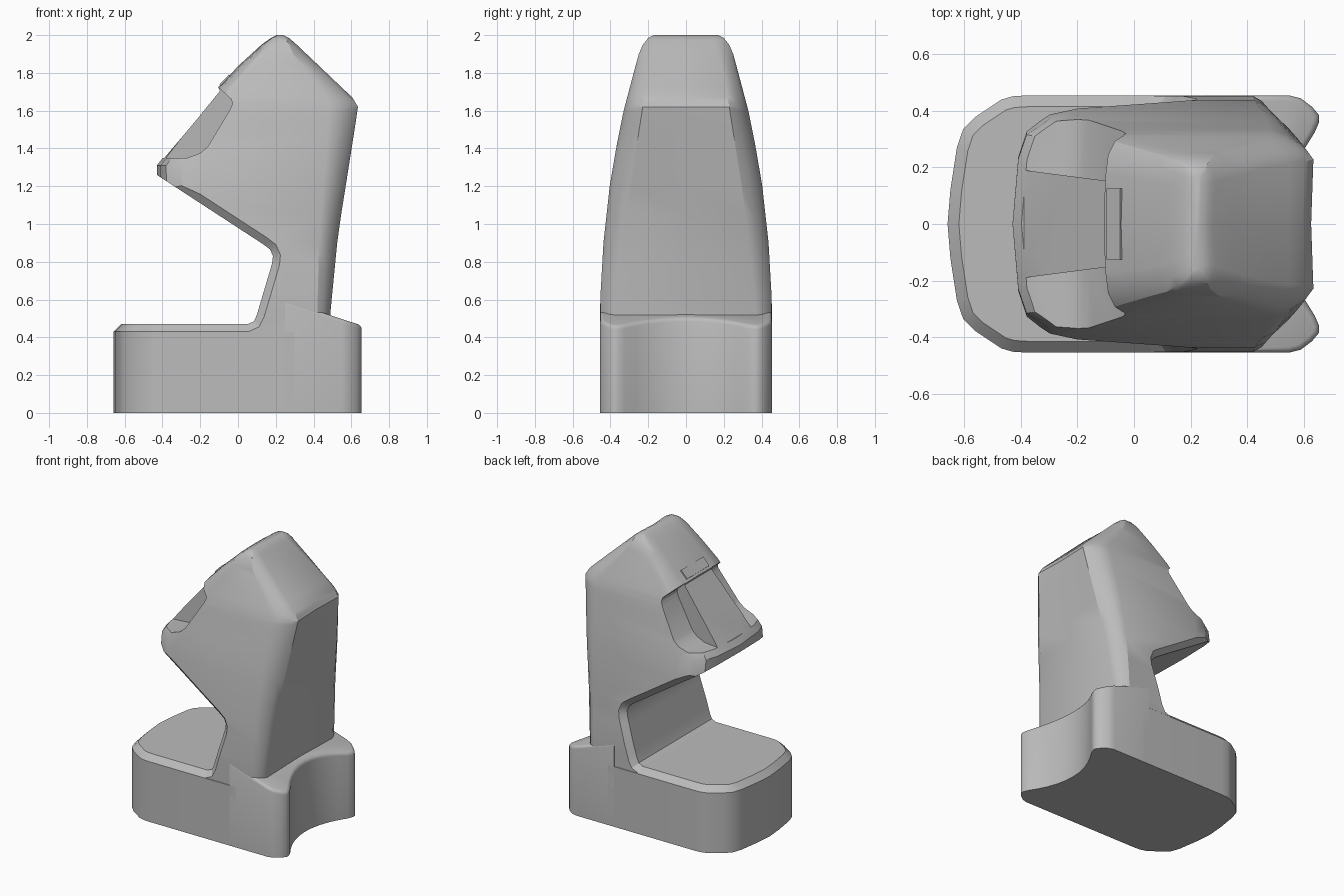
import bpy, bmesh, math
from mathutils import Vector

if "Cube" in bpy.data.objects:
    bpy.data.objects.remove(bpy.data.objects["Cube"], do_unlink=True)

grey = bpy.data.materials.new("plain grey")
grey.use_nodes = True
grey.diffuse_color = (0.5, 0.5, 0.5, 1)
grey.node_tree.nodes["Principled BSDF"].inputs["Base Color"].default_value = (0.5, 0.5, 0.5, 1)


def lerp(table, z):
    """Piecewise linear lookup in a list of (z, value) pairs."""
    if z <= table[0][0]:
        return table[0][1]
    for (a, va), (b, vb) in zip(table, table[1:]):
        if z <= b:
            return va + (vb - va) * (z - a) / (b - a)
    return table[-1][1]


def finish(name, bm):
    bmesh.ops.recalc_face_normals(bm, faces=bm.faces)
    mesh = bpy.data.meshes.new(name)
    bm.to_mesh(mesh)
    bm.free()
    mesh.materials.append(grey)
    obj = bpy.data.objects.new(name, mesh)
    bpy.context.collection.objects.link(obj)
    return obj


def loft(name, rings):
    """Closed solid through rings of equal length."""
    bm = bmesh.new()
    rows = [[bm.verts.new(p) for p in ring] for ring in rings]
    n = len(rows[0])
    for a, b in zip(rows, rows[1:]):
        for i in range(n):
            j = (i + 1) % n
            bm.faces.new((a[i], a[j], b[j], b[i]))
    bm.faces.new(rows[0])
    bm.faces.new(rows[-1])
    return finish(name, bm)


def mirror_y(half):
    """Complete a half outline with its mirrored points."""
    return half + [(x, -y) for x, y in reversed(half) if y > 0.001]


def base_part(name, half, top, offset, segments):
    """Plan outline raised to a planar top whose rim is bevelled."""
    outline = mirror_y(half)
    obj = loft(name, [[(x, y, 0) for x, y in outline],
                      [(x, y, top(x)) for x, y in outline]])
    bm = bmesh.new()
    bm.from_mesh(obj.data)
    rim = [e for e in bm.edges if all(v.co.z > 0.1 for v in e.verts)]
    bmesh.ops.bevel(bm, geom=rim, offset=offset, segments=segments,
                    profile=0.5, affect='EDGES')
    bm.to_mesh(obj.data)
    bm.free()
    return obj


def smooth(obj, angle):
    bpy.ops.object.select_all(action='DESELECT')
    obj.select_set(True)
    bpy.context.view_layer.objects.active = obj
    bpy.ops.object.shade_smooth_by_angle(angle=math.radians(angle))


def cut(obj, cutter):
    mod = obj.modifiers.new("cut", 'BOOLEAN')
    mod.object, mod.solver = cutter, 'EXACT'
    cutter.hide_render = True
    bpy.context.view_layer.objects.active = obj
    bpy.ops.object.modifier_apply(modifier=mod.name)
    bpy.data.objects.remove(cutter, do_unlink=True)


# Front deck of the base, with a bowed nose and chamfered rim
deck = base_part("base_deck", [
    (-0.66, 0), (-0.65, 0.12), (-0.627, 0.27), (-0.605, 0.335), (-0.56, 0.38),
    (-0.47, 0.44), (-0.43, 0.452), (-0.38, 0.455), (0.3, 0.455)],
    lambda x: 0.47, 0.04, 1)
smooth(deck, 30)

# Rear of the base: two rounded horns either side of a concave back
horn = [(0.25, 0.455), (0.55, 0.455), (0.59, 0.445), (0.63, 0.415),
        (0.655, 0.385), (0.655, 0.36), (0.64, 0.325)]
hollow = [(0.53 + 0.11 * (y / 0.325) ** 2, y) for y in (0.27, 0.21, 0.14, 0.07, 0)]
rear = base_part("base_rear", horn + hollow,
                 lambda x: 0.54 - 0.33 * (x - 0.42), 0.02, 3)
smooth(rear, 40)

# Upper body: half width, front and back limits, corner sizes by height
width = [(0.62, 0.453), (0.9, 0.437), (1.2, 0.404), (1.4, 0.37), (1.6, 0.33),
         (1.8, 0.277), (1.9, 0.25), (1.95, 0.228), (1.985, 0.2), (2.0, 0.17)]
front = [(1.31, -0.43), (1.56, -0.23), (1.72, -0.11), (1.845, 0.01),
         (1.95, 0.125), (1.985, 0.175), (2.0, 0.205)]
back = [(0.3, 0.478), (0.54, 0.49), (0.95, 0.53), (1.2, 0.57), (1.55, 0.625),
        (1.62, 0.635), (1.67, 0.605), (1.95, 0.31), (1.985, 0.27), (2.0, 0.24)]
back_flat = [(0.54, 0.37), (1.1, 0.31), (1.55, 0.24), (1.8, 0.2), (2.0, 0.14)]
back_run = [(0.54, 0.07), (1.1, 0.11), (1.62, 0.15), (1.8, 0.1), (1.9, 0.07), (2.0, 0.01)]
front_run = [(1.3, 0.23), (1.6, 0.13), (1.9, 0.08), (2.0, 0.01)]


def body_ring(z):
    w, xl, xr = lerp(width, z), lerp(front, z), lerp(back, z)
    d, run, flat = lerp(front_run, z), lerp(back_run, z), lerp(back_flat, z)
    half = [(xl + d * a, w * b) for a, b in
            ((0, 0), (0.09, 0.6), (0.22, 0.82), (0.57, 0.96), (1, 1))]
    for t in (0, 0.3, 0.7, 1):
        bulge = 0.5 * t * (1 - t)
        half.append((xr - run * (1 - t - bulge), w - (w - flat) * (t - bulge)))
    half.append((xr - 0.008, 0))
    return [(x, y, z) for x, y in mirror_y(half)]


levels = [0.3, 0.54, 0.62, 0.76, 0.9, 1.05, 1.2, 1.31, 1.4, 1.48, 1.55, 1.6, 1.62,
          1.645, 1.67, 1.72, 1.8, 1.845, 1.9, 1.95, 1.97, 1.985, 2.0]
body = loft("upper_body", [body_ring(z) for z in levels])

# Side opening under the overhang, flared so its side edges are chamfered
throat = [(-1, 0.465), (0.04, 0.465), (0.085, 0.485), (0.1, 0.52), (0.18, 0.79),
          (0.185, 0.83), (0.17, 0.865), (0.13, 0.895), (-0.43, 1.26), (-1, 1.63)]
steps = []
for (ax, az), (bx, bz) in zip(throat, throat[1:]):
    n = 6 if abs(bx - ax) + abs(bz - az) > 0.2 else 1
    steps += [Vector((ax + (bx - ax) * k / n, az + (bz - az) * k / n)) for k in range(n)]
steps.append(Vector(throat[-1]))


def throat_ring(side, grow, outward):
    ring = []
    for i, p in enumerate(steps):
        t = (steps[min(i + 1, len(steps) - 1)] - steps[max(i - 1, 0)]).normalized()
        q = p + Vector((t.y, -t.x)) * grow
        ring.append((q.x, side * (lerp(width, q.y) + outward), q.y))
    return ring


cut(body, loft("throat_cutter", [
    throat_ring(-1, 0.08, 0.04), throat_ring(-1, 0, -0.04),
    throat_ring(1, 0, -0.04), throat_ring(1, 0.08, 0.04)]))

# Pockets either side of the centre plate
pocket = [(-0.6, 1.35), (-0.27, 1.35), (-0.2, 1.375), (-0.16, 1.41), (-0.04, 1.61),
          (-0.03, 1.635), (-0.035, 1.66), (-0.1, 1.72), (-0.3, 1.9)]
for side in (-1, 1):
    cut(body, loft("pocket_cutter", [
        [(x, side * (0.14 - 0.13 * x), z) for x, z in pocket],
        [(x, side * 0.6, z) for x, z in pocket]]))

# Centre plate set slightly below the brow
plate = [(-0.6, 1.35), (-0.39, 1.35), (-0.225, 1.545), (-0.095, 1.705),
         (-0.12, 1.75), (-0.6, 1.75)]
cut(body, loft("plate_cutter", [[(x, y, z) for x, z in plate] for y in (-0.22, 0.22)]))
smooth(body, 28)

# Small tab on the brow
bpy.ops.mesh.primitive_cube_add(size=1, location=(-0.07, 0, 1.762),
                                rotation=(0, math.radians(-46), 0))
tab = bpy.context.object
tab.name = "brow_tab"
tab.scale = (0.07, 0.25, 0.009)
tab.data.materials.append(grey)
